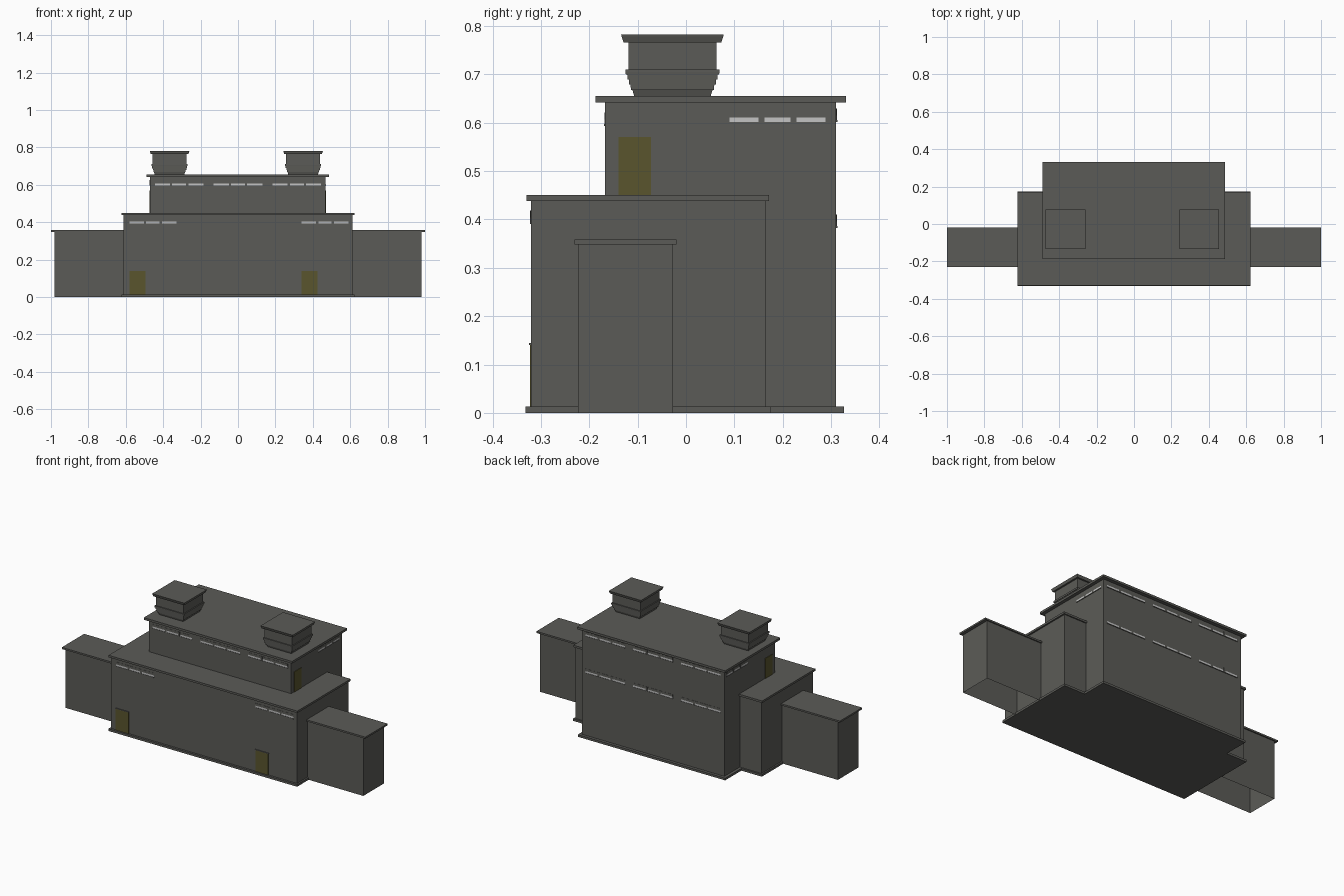
import bpy, bmesh

if "Cube" in bpy.data.objects:
    bpy.data.objects.remove(bpy.data.objects["Cube"])


def material(name, rgb):
    m = bpy.data.materials.new(name)
    m.diffuse_color = (*rgb, 1)
    m.use_nodes = True
    m.node_tree.nodes["Principled BSDF"].inputs["Base Color"].default_value = m.diffuse_color
    return m


CONCRETE = material("dark concrete", (0.105, 0.105, 0.095))
DOOR = material("olive door", (0.10, 0.09, 0.026))
GLASS = material("pale window", (0.55, 0.55, 0.55))


def finish(bm, name, mat):
    bmesh.ops.recalc_face_normals(bm, faces=bm.faces)
    me = bpy.data.meshes.new(name)
    bm.to_mesh(me)
    bm.free()
    me.materials.append(mat)
    ob = bpy.data.objects.new(name, me)
    bpy.context.collection.objects.link(ob)
    return ob


def box(name, x, y, z, mat=CONCRETE, open_bottom=False):
    bm = bmesh.new()
    bmesh.ops.create_cube(bm, size=1)
    for v in bm.verts:
        v.co = [r[0] + (c + 0.5) * (r[1] - r[0]) for c, r in zip(v.co, (x, y, z))]
    bm.normal_update()
    if open_bottom:
        low = [f for f in bm.faces if f.normal.z < -0.9]
        bmesh.ops.delete(bm, geom=low, context='FACES_ONLY')
    return finish(bm, name, mat)


def square_stack(name, cx, cy, profile):
    """Square tower lofted through (half width, z) pairs."""
    bm = bmesh.new()
    rings = [[bm.verts.new((cx + sx * h, cy + sy * h, z))
              for sx, sy in ((-1, -1), (1, -1), (1, 1), (-1, 1))] for h, z in profile]
    for a, b in zip(rings, rings[1:]):
        for i in range(4):
            j = (i + 1) % 4
            bm.faces.new((a[i], a[j], b[j], b[i]))
    bm.faces.new(rings[0])
    bm.faces.new(rings[-1])
    return finish(bm, name, CONCRETE)


def window(name, axis, side, wall, a, b, z):
    """Pale slot with sill, lintel and mullions on a wall facing side * axis."""
    def plate(part, u, zz, depth, mat):
        d = sorted((wall - side * 0.004, wall + side * depth))
        if axis == 'y':
            box(name + part, u, d, zz, mat)
        else:
            box(name + part, d, u, zz, mat)
    plate("_frame", (a, b), (z + 0.010, z + 0.024), 0.001, CONCRETE)
    plate("_pane", (a, b), (z, z + 0.010), 0.001, GLASS)
    plate("_sill", (a, b), (z - 0.004, z), 0.003, CONCRETE)
    for i in (1, 2):
        u = a + (b - a) * i / 3
        plate("_mullion", (u - 0.006, u + 0.006), (z, z + 0.024), 0.002, CONCRETE)


# Main halls and foundations
box("lower_hall", (-0.613, 0.613), (-0.32, 0.165), (0.0, 0.44))
box("lower_roof", (-0.622, 0.622), (-0.33, 0.172), (0.438, 0.45))
box("lower_foundation", (-0.622, 0.622), (-0.332, 0.175), (0, 0.013))
box("tall_hall", (-0.47, 0.467), (-0.167, 0.31), (0.0, 0.645))
box("tall_roof", (-0.49, 0.487), (-0.187, 0.331), (0.642, 0.655))
box("rear_foundation", (-0.487, 0.484), (0.17, 0.327), (0, 0.013))

# Side wings, open underneath
for s, tag in ((-1, "left"), (1, "right")):
    box(tag + "_wing", sorted((s * 0.61, s * 0.982)), (-0.223, -0.027), (0, 0.35), open_bottom=True)
    box(tag + "_wing_roof", sorted((s * 0.61, s * 1.0)), (-0.23, -0.02), (0.348, 0.358))
    # Doors on the terrace
    wall = 0.467 if s > 0 else -0.47
    box(tag + "_terrace_door", sorted((wall - s * 0.004, wall + s * 0.003)), (-0.14, -0.072), (0.45, 0.57), DOOR)
    # Side windows
    window(tag + "_side_window", 'x', s, wall, 0.09, 0.288, 0.601)

# Front doors with lintels, and the windows above them
for i, x in enumerate((-0.58, 0.34)):
    box(f"front_door_{i}", (x, x + 0.085), (-0.323, -0.316), (0.013, 0.14), DOOR)
    box(f"front_lintel_{i}", (x - 0.002, x + 0.087), (-0.325, -0.316), (0.14, 0.144))
    window(f"front_low_window_{i}", 'y', -1, -0.32, x, x + 0.25, 0.394)

# Rows of three windows
for i, c in enumerate((-0.315, 0, 0.315)):
    window(f"front_high_window_{i}", 'y', -1, -0.167, c - 0.13, c + 0.13, 0.597)
    window(f"rear_high_window_{i}", 'y', 1, 0.31, c - 0.13, c + 0.13, 0.605)
    window(f"rear_low_window_{i}", 'y', 1, 0.31, c - 0.13, c + 0.13, 0.386)

# Roof vents: flared louvred collar, square neck and overhanging cap
collar = [(0.079, 0.655)]
for i in range(4):
    h = 0.083 + i * 0.0035
    z = 0.668 + i * 0.0105
    collar += [(h, z), (h + 0.003, z)]
profile = collar + [(0.097, 0.705), (0.097, 0.710), (0.091, 0.710), (0.091, 0.766),
                    (0.101, 0.766), (0.105, 0.778), (0.106, 0.782)]
for tag, cx in (("left", -0.366), ("right", 0.348)):
    square_stack(tag + "_roof_vent", cx, -0.028, profile)
